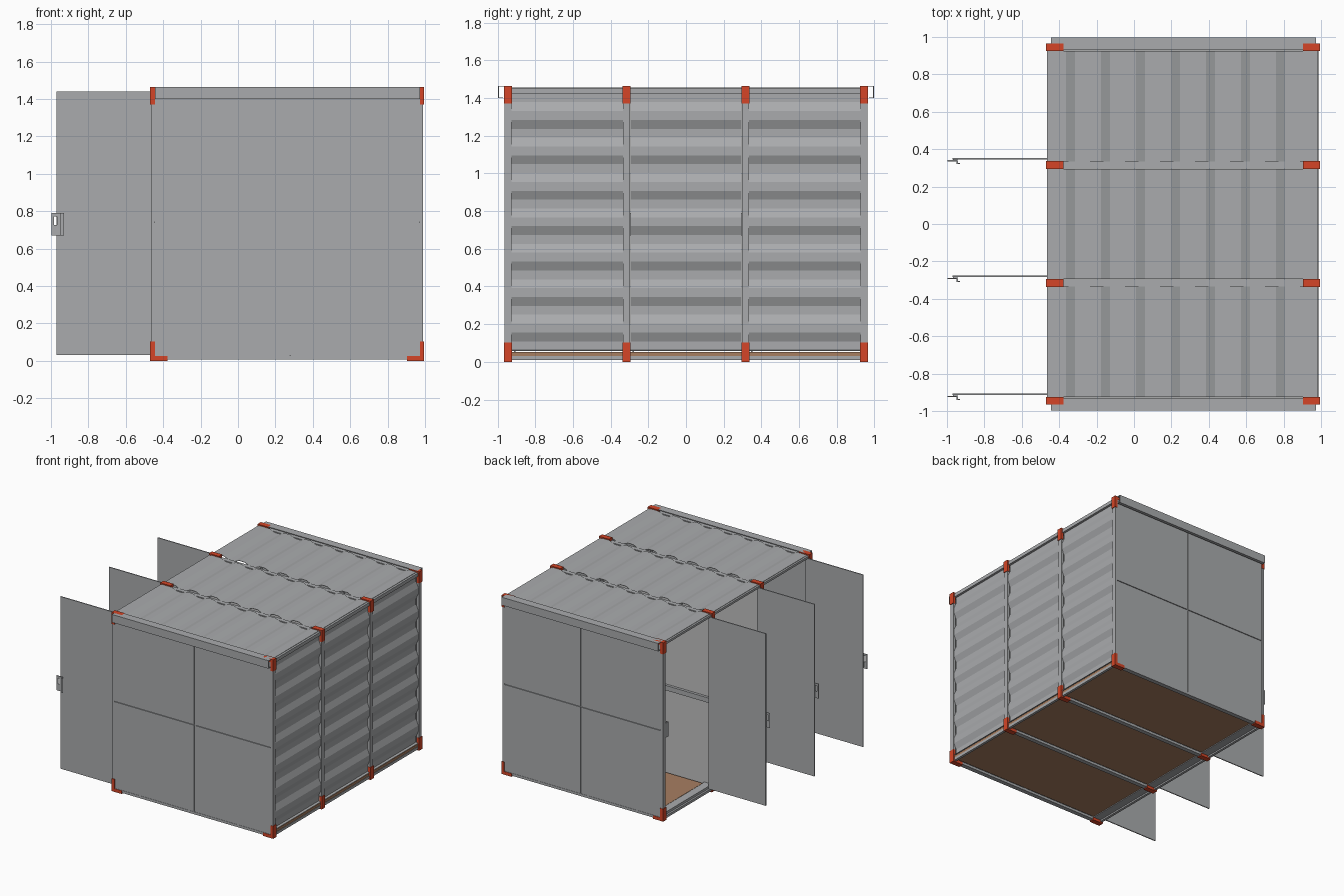
import bpy, bmesh

if "Cube" in bpy.data.objects:
    bpy.data.objects.remove(bpy.data.objects["Cube"])

def mat(name, rgb):
    m = bpy.data.materials.new(name)
    m.diffuse_color = (*rgb, 1)
    m.use_nodes = True
    m.node_tree.nodes["Principled BSDF"].inputs["Base Color"].default_value = m.diffuse_color
    return m

GREY = mat("grey_steel", (0.40, 0.41, 0.42))
LIGHT = mat("light_lining", (0.53, 0.53, 0.53))
ORANGE = mat("orange_corner", (0.66, 0.06, 0.02))
BROWN = mat("brown_floor", (0.39, 0.21, 0.12))

def finish(name, bm, m):
    bmesh.ops.recalc_face_normals(bm, faces=bm.faces)
    me = bpy.data.meshes.new(name)
    bm.to_mesh(me)
    bm.free()
    me.materials.append(m)
    ob = bpy.data.objects.new(name, me)
    bpy.context.collection.objects.link(ob)
    return ob

def boxes(name, m, *ranges):
    """One object from boxes given as (x0, x1, y0, y1, z0, z1)."""
    bm = bmesh.new()
    for x0, x1, y0, y1, z0, z1 in ranges:
        vs = bmesh.ops.create_cube(bm, size=1)["verts"]
        for v in vs:
            v.co = (x0 if v.co.x < 0 else x1, y0 if v.co.y < 0 else y1,
                    z0 if v.co.z < 0 else z1)
    return finish(name, bm, m)

def sheet(name, pts, y0, y1, t=0.003):
    """Thin folded sheet: an (x, z) profile run along y."""
    bm = bmesh.new()
    a = [bm.verts.new((x, y0, z)) for x, z in pts]
    b = [bm.verts.new((x, y1, z)) for x, z in pts]
    for i in range(len(pts) - 1):
        bm.faces.new((a[i], a[i + 1], b[i + 1], b[i]))
    ob = finish(name, bm, GREY)
    s = ob.modifiers.new("thickness", "SOLIDIFY")
    s.thickness, s.offset = t, 0
    return ob

def trapezoid(start, step, count, lo, hi):
    """Corrugation: (position, raised?) pairs with slopes of equal length."""
    pts = [(lo, True)]
    for i in range(count):
        p = start + i * step
        for k, up in enumerate((True, False, False, True)):
            q = p + k * step / 4
            if lo < q < hi:
                pts.append((q, up))
    return pts + [(hi, pts[-1][1])]

FRAMES = (-0.945, -0.315, 0.315, 0.945)
XL, XR = -0.465, 0.99

# frames: posts, ribs, orange corner brackets
for i, y in enumerate(FRAMES):
    a, b = y - 0.018, y + 0.018
    boxes(f"frame_{i}", GREY,
          (XL, XL + 0.02, a, b, 0.01, 1.455), (XR - 0.02, XR, a, b, 0.01, 1.455),
          (XL, XR, a, b, 0.008, 0.028), (XL, XR, a, b, 1.425, 1.443))
    c, d = y - 0.021, y + 0.021
    br = []
    for x0, x1, h0, h1 in ((-0.47, -0.443, -0.47, -0.378), (0.972, 0.995, 0.903, 0.995)):
        br += [(x0, x1, c, d, 0, 0.103), (h0, h1, c, d, 0, 0.026),
               (x0, x1, c, d, 1.37, 1.465), (h0, h1, c, d, 1.44, 1.465)]
    boxes(f"corner_brackets_{i}", ORANGE, *br)

# long rails and door sill
boxes("long_rails", GREY,
      (XL, XL + 0.02, -0.93, 0.93, 0.01, 0.03), (XR - 0.025, XR - 0.005, -0.93, 0.93, 0.01, 0.032),
      (XL, XL + 0.02, -0.93, 0.93, 1.435, 1.453), (XR - 0.025, XR - 0.005, -0.93, 0.93, 1.425, 1.453))
boxes("door_sill", GREY, (-0.45, -0.38, -0.93, 0.93, 0.022, 0.05))

wall = trapezoid(0.015, 0.188, 9, 0.058, 1.43)
roof = trapezoid(-0.363, 0.187, 8, -0.45, 0.968)
XS = 0.28
ZS = 0.74

for i in range(3):
    y0, y1 = FRAMES[i] + 0.02, FRAMES[i + 1] - 0.02
    # floor, corrugated wall and roof of each bay
    boxes(f"floor_{i}", BROWN, (-0.385, 0.982, y0, y1, 0.028, 0.052))
    # outward slope of the wall faces up, inward slope faces down
    sheet(f"back_wall_{i}", [(0.985 if up else 0.965, z) for z, up in wall], y0, y1)
    sheet(f"roof_{i}", [(x, 1.455 if up else 1.435) for x, up in roof], y0, y1)

    # open door with pull handle and strike plate
    yd = FRAMES[i] + 0.035
    boxes(f"door_{i}", GREY, (-0.97, -0.45, yd - 0.004, yd + 0.004, 0.03, 1.44))
    h = yd - 0.012
    boxes(f"door_handle_{i}", GREY,
          (-0.998, -0.985, h - 0.003, h + 0.003, 0.67, 0.79),
          (-0.968, -0.945, h - 0.003, h + 0.003, 0.67, 0.79),
          (-0.985, -0.968, h - 0.003, h + 0.003, 0.67, 0.725),
          (-0.985, -0.968, h - 0.003, h + 0.003, 0.772, 0.79),
          (-0.948, -0.942, h - 0.016, h, 0.67, 0.79),
          (-0.948, -0.929, h - 0.018, h - 0.013, 0.67, 0.79),
          (-0.968, -0.945, h, yd, 0.68, 0.78))
    boxes(f"strike_plate_{i}", GREY,
          (-0.464, -0.446, y1 - 0.035, y1 - 0.03, 0.67, 0.79),
          (-0.464, -0.458, y1 - 0.035, y1 + 0.005, 0.67, 0.79))

# end walls and partitions: four plates with narrow seams over a cross of bars
for i, y in enumerate(FRAMES):
    end = i in (0, 3)
    s = 1 if i == 3 else -1
    p0, p1 = sorted((y + s * 0.008, y + s * 0.016))
    g = 0.004
    plates = [(xa, xb, p0, p1, za, zb)
              for xa, xb in ((-0.445, XS - g), (XS + g, 0.972))
              for za, zb in ((0.027, ZS - g), (ZS + g, 1.432))]
    boxes(f"end_panel_{i}" if end else f"partition_{i}", GREY if end else LIGHT, *plates)
    b0, b1 = sorted((y + s * 0.009, y - s * 0.014))
    boxes(f"wall_bars_{i}", GREY,
          (XS - 0.02, XS + 0.02, b0, b1, 0.028, 1.43),
          (-0.446, 0.971, b0, b1, ZS - 0.02, ZS + 0.02))

# folded overhang along both ends of the roof
for side, s in (("front", -1), ("rear", 1)):
    def strip(a, b, z0, z1):
        return (-0.445, 0.974, *sorted((s * a, s * b)), z0, z1)
    boxes(f"{side}_overhang", GREY,
          strip(0.93, 0.997, 1.46, 1.465),
          strip(0.992, 0.997, 1.40, 1.465),
          strip(0.972, 0.997, 1.40, 1.404))
